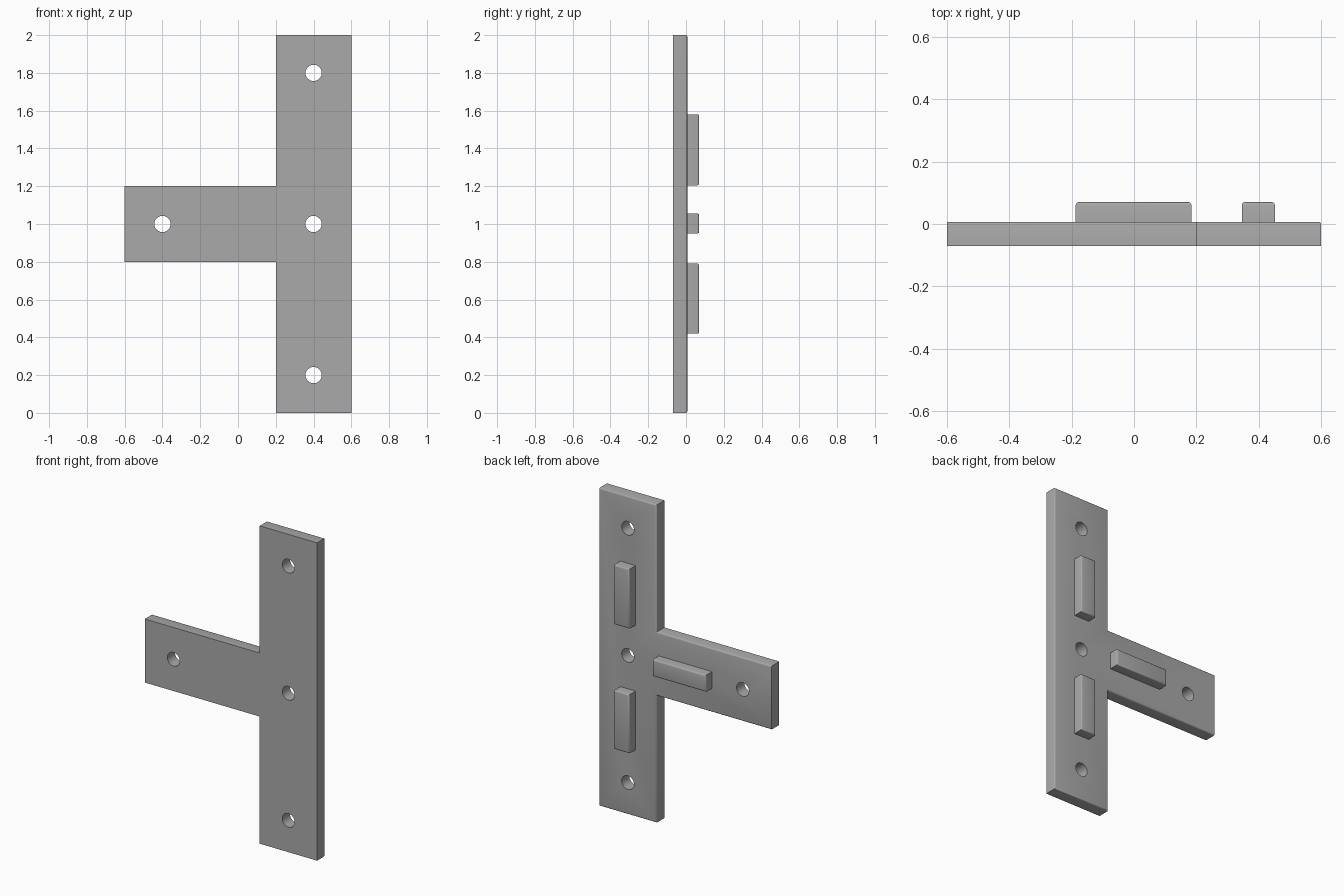
import bpy
import bmesh
from mathutils import Matrix, Vector

default = bpy.data.objects.get("Cube")
if default:
    bpy.data.objects.remove(default, do_unlink=True)

grey = bpy.data.materials.new("plain grey")
grey.use_nodes = True
colour = (0.4, 0.4, 0.4, 1)
grey.diffuse_color = colour
grey.node_tree.nodes["Principled BSDF"].inputs["Base Color"].default_value = colour

FRONT, BACK, RIB_BACK = -0.07, 0.007, 0.07


def slab(name, outline, y0, y1, bevel, sharp_x=None):
    """Extrude an x-z outline backwards and round its rear rim."""
    bm = bmesh.new()
    face = bm.faces.new([bm.verts.new((x, y0, z)) for x, z in outline])
    geom = bmesh.ops.extrude_face_region(bm, geom=[face], use_keep_orig=True)["geom"]
    rear = [v for v in geom if isinstance(v, bmesh.types.BMVert)]
    bmesh.ops.translate(bm, verts=rear, vec=Vector((0, y1 - y0, 0)))
    bmesh.ops.recalc_face_normals(bm, faces=bm.faces)
    rim = [e for e in bm.edges if all(v in rear for v in e.verts)
           and not (sharp_x is not None and all(abs(v.co.x - sharp_x) < 1e-4 for v in e.verts))]
    bmesh.ops.bevel(bm, geom=rim, offset=bevel, segments=3, profile=0.5, affect='EDGES')
    mesh = bpy.data.meshes.new(name)
    bm.to_mesh(mesh)
    bm.free()
    mesh.materials.append(grey)
    obj = bpy.data.objects.new(name, mesh)
    bpy.context.collection.objects.link(obj)
    return obj


def box(x0, x1, z0, z1):
    return [(x0, z0), (x1, z0), (x1, z1), (x0, z1)]


# T-shaped plate
plate = slab("tee_plate", [(0.2, 0), (0.6, 0), (0.6, 2), (0.2, 2),
                           (0.2, 1.2), (-0.6, 1.2), (-0.6, 0.8), (0.2, 0.8)],
             FRONT, BACK, 0.008, sharp_x=-0.6)

# Round screw holes
bm = bmesh.new()
for x, z in [(0.4, 0.2), (0.4, 1), (0.4, 1.8), (-0.4, 1)]:
    place = Matrix.Translation((x, 0, z)) @ Matrix.Rotation(1.5707963, 4, 'X')
    bmesh.ops.create_cone(bm, cap_ends=True, segments=40, radius1=0.043,
                          radius2=0.043, depth=0.4, matrix=place)
cut_mesh = bpy.data.meshes.new("hole_cutter")
bm.to_mesh(cut_mesh)
bm.free()
cut_mesh.materials.append(grey)
cutter = bpy.data.objects.new("hole_cutter", cut_mesh)
bpy.context.collection.objects.link(cutter)
cutter.hide_render = True
cutter.hide_set(True)
holes = plate.modifiers.new("holes", 'BOOLEAN')
holes.operation = 'DIFFERENCE'
holes.solver = 'EXACT'
holes.object = cutter
bpy.context.view_layer.objects.active = plate
plate.select_set(True)
bpy.ops.object.modifier_apply(modifier=holes.name)
bpy.data.objects.remove(cutter, do_unlink=True)

# Raised locating ribs on the back
ribs = [slab(name, box(*size), BACK - 0.005, RIB_BACK, 0.009) for name, size in {
    "upper_rib": (0.346, 0.452, 1.205, 1.58),
    "lower_rib": (0.346, 0.452, 0.42, 0.79),
    "arm_rib": (-0.187, 0.184, 0.95, 1.055)}.items()]

# Smooth the rounded rims and hole walls
bpy.ops.object.select_all(action='DESELECT')
for obj in [plate] + ribs:
    obj.select_set(True)
bpy.context.view_layer.objects.active = plate
bpy.ops.object.shade_smooth_by_angle(angle=0.61)
